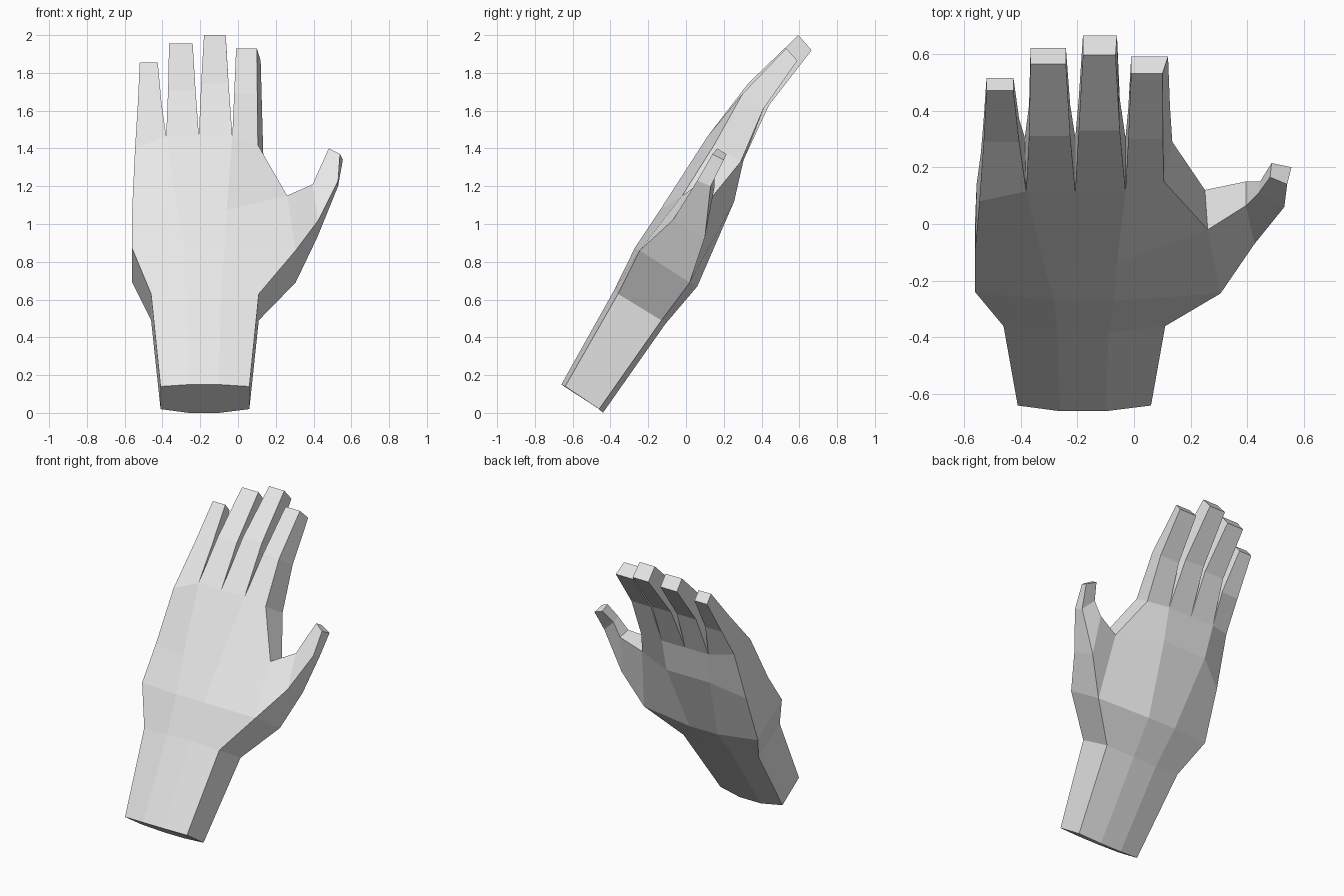
import bpy, bmesh

skin = bpy.data.materials.new("light_grey")
skin.diffuse_color = (0.8, 0.8, 0.8, 1)

bm = bmesh.new()


def row(left, xs, mid, right):
    """One line of five points across the hand: two corners and three inner points."""
    pts = [left] + [(x, *mid) for x in xs] + [right]
    return [bm.verts.new(p) for p in pts]


def bridge(a, b, skip=()):
    """Join two equal closed loops with quads."""
    n = len(a)
    for i in range(n):
        if i not in skip:
            j = (i + 1) % n
            bm.faces.new((a[i], a[j], b[j], b[i]))


def limb(loop, rings):
    """Extend a limb from a four-sided root through rings and cap the tip."""
    for ring in rings:
        new = [bm.verts.new(p) for p in ring]
        bridge(loop, new)
        loop = new
    bm.faces.new(loop)


# Forearm and palm: rows from the cut end up to the finger roots
front = [
    row((-.41, -.64, .14), (-.26, -.175, -.10), (-.66, .15), (.06, -.64, .14)),
    row((-.46, -.36, .63), (-.27, -.18, -.09), (-.383, .645), (.11, -.36, .63)),
    row((-.56, -.24, .87), (-.28, -.18, -.07), (-.27, .875), (.305, -.245, .86)),
    row((-.56, -.09, 1.08), (-.32, -.19, -.06), (-.137, 1.075), (.26, -.02, 1.15)),
    row((-.545, .08, 1.40), (-.38, -.207, -.03), (.115, 1.465), (.105, .15, 1.42)),
]
back = [
    row((-.41, -.46, .02), (-.26, -.175, -.10), (-.44, 0), (.06, -.46, .02)),
    row((-.46, -.13, .49), (-.27, -.18, -.09), (-.11, .47), (.11, -.13, .49)),
    row((-.56, .02, .69), (-.28, -.18, -.07), (.06, .67), (.305, .02, .69)),
    row((-.555, .14, 1.02), (-.36, -.19, -.03), (.255, 1.12), (.25, .12, 1.12)),
    row((-.54, .25, 1.36), (-.385, -.207, -.03), (.305, 1.34), (.135, .29, 1.33)),
]
loops = [f + b[::-1] for f, b in zip(front, back)]
bm.faces.new(loops[0])
for k in range(4):
    # The thumb grows out of the open side between the third and fourth rows
    bridge(loops[k], loops[k + 1], skip=(4,) if k == 2 else ())

# Fingers: (x left, x right, front y z, back y z, extra back width) at knuckle and tip
fingers = [
    [(-.53, -.405, (.29, 1.64), (.37, 1.56), 0), (-.52, -.425, (.47, 1.855), (.515, 1.80), 0)],
    [(-.37, -.225, (.31, 1.71), (.42, 1.62), 0), (-.365, -.24, (.565, 1.955), (.62, 1.885), 0)],
    [(-.195, -.05, (.33, 1.745), (.44, 1.63), 0), (-.18, -.065, (.595, 2.0), (.665, 1.92), .005)],
    [(-.02, .102, (.30, 1.69), (.41, 1.61), .025), (-.01, .10, (.53, 1.93), (.59, 1.865), .02)],
]
for i, rings in enumerate(fingers):
    root = [front[4][i], front[4][i + 1], back[4][i + 1], back[4][i]]
    limb(root, [((a, *f), (b, *f), (b + w, *r), (a, *r)) for a, b, f, r, w in rings])

# Thumb: outer front, inner front, inner back, outer back
limb([front[2][4], front[3][4], back[3][4], back[2][4]], [
    ((.425, -.07, 1.02), (.395, .065, 1.21), (.395, .15, 1.19), (.42, .10, .93)),
    ((.53, .06, 1.23), (.44, .11, 1.31), (.445, .15, 1.28), (.53, .13, 1.20)),
    ((.54, .14, 1.37), (.48, .165, 1.40), (.485, .215, 1.37), (.555, .20, 1.34)),
])

bmesh.ops.recalc_face_normals(bm, faces=bm.faces)
mesh = bpy.data.meshes.new("hand")
bm.to_mesh(mesh)
bm.free()
mesh.materials.append(skin)
hand = bpy.data.objects.new("hand", mesh)
bpy.context.collection.objects.link(hand)
